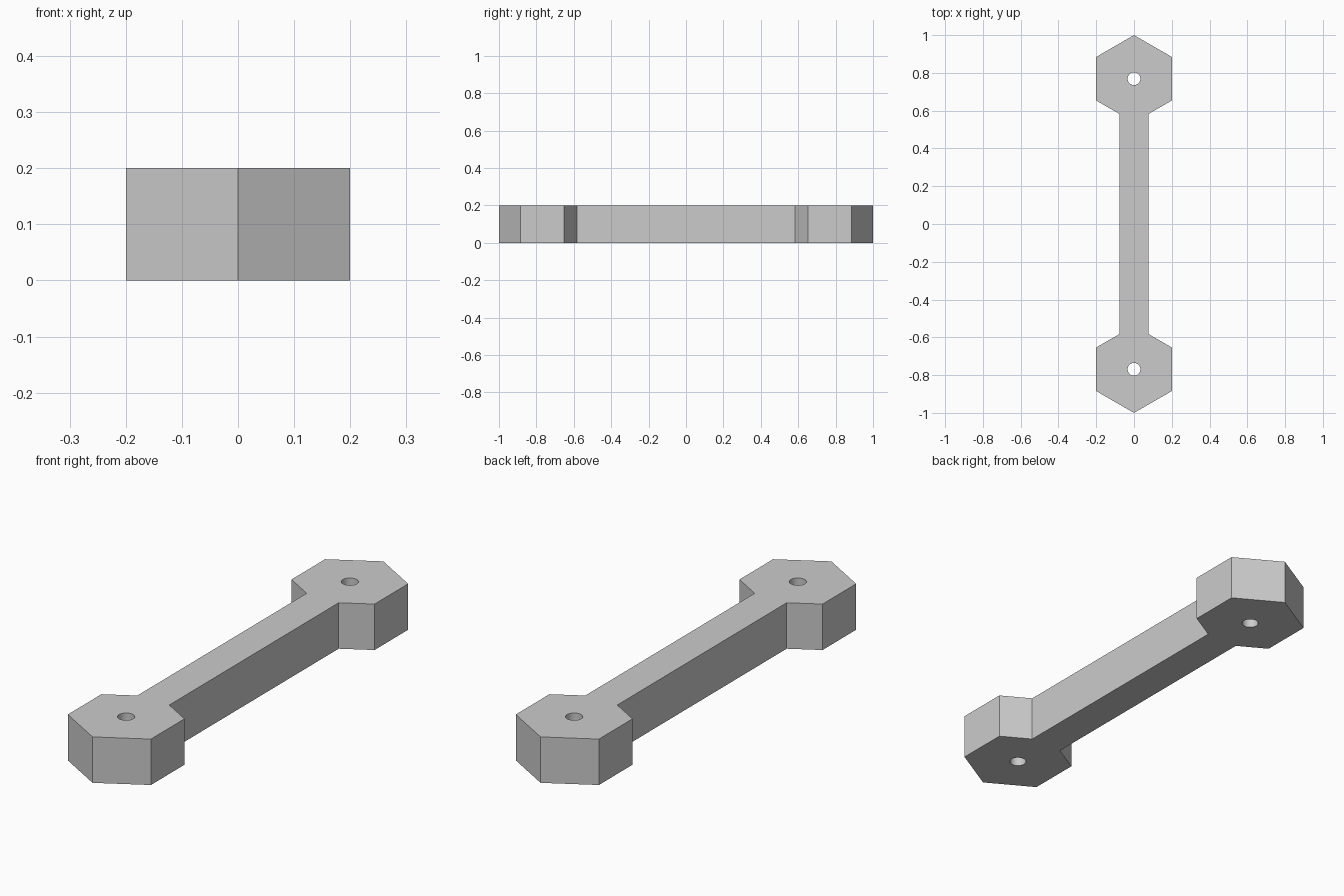
import bpy, bmesh
from math import radians, tan, pi, sin, cos

cube = bpy.data.objects.get("Cube")
if cube:
    bpy.data.objects.remove(cube, do_unlink=True)

HEIGHT = 0.2
HALF_FLAT = 0.2                                # half the width of a hexagonal end
CORNER = HALF_FLAT / cos(radians(30))          # corner radius of the hexagon
CENTRE = 1 - CORNER                            # distance of each end from the middle
BAR = 0.077                                    # half width of the bar
HOLE = 0.034

grey = bpy.data.materials.new("light grey")
grey.use_nodes = True
colour = (0.6, 0.6, 0.6, 1)
grey.diffuse_color = colour
grey.node_tree.nodes["Principled BSDF"].inputs["Base Color"].default_value = colour


def prism(name, outline, z0, z1):
    """Extrude a counter-clockwise outline between two heights."""
    bm = bmesh.new()
    face = bm.faces.new([bm.verts.new((x, y, z0)) for x, y in outline])
    top = bmesh.ops.extrude_face_region(bm, geom=[face], use_keep_orig=True)["geom"]
    verts = [v for v in top if isinstance(v, bmesh.types.BMVert)]
    bmesh.ops.translate(bm, vec=(0, 0, z1 - z0), verts=verts)
    bmesh.ops.recalc_face_normals(bm, faces=bm.faces)
    mesh = bpy.data.meshes.new(name)
    bm.to_mesh(mesh)
    bm.free()
    mesh.materials.append(grey)
    obj = bpy.data.objects.new(name, mesh)
    bpy.context.collection.objects.link(obj)
    return obj


# Link: bar with a pointed hexagon at each end, one half turned round for the other
neck = CENTRE - CORNER + BAR * tan(radians(30))
half = [(BAR, neck), (HALF_FLAT, CENTRE - CORNER / 2), (HALF_FLAT, CENTRE + CORNER / 2),
        (0, 1), (-HALF_FLAT, CENTRE + CORNER / 2), (-HALF_FLAT, CENTRE - CORNER / 2),
        (-BAR, neck)]
link = prism("link_bar", half + [(-x, -y) for x, y in half], 0, HEIGHT)

# Pin holes through both ends
bpy.context.view_layer.objects.active = link
link.select_set(True)
for side in (-1, 1):
    ring = [(HOLE * cos(a), side * CENTRE + HOLE * sin(a))
            for a in (2 * pi * i / 32 for i in range(32))]
    cutter = prism("hole_cutter", ring, -0.1, HEIGHT + 0.1)
    cutter.hide_render = True
    cut = link.modifiers.new("pin_hole", 'BOOLEAN')
    cut.operation = 'DIFFERENCE'
    cut.solver = 'EXACT'
    cut.object = cutter
    bpy.ops.object.modifier_apply(modifier=cut.name)
    bpy.data.objects.remove(cutter, do_unlink=True)

bpy.ops.object.shade_smooth_by_angle(angle=radians(30))
